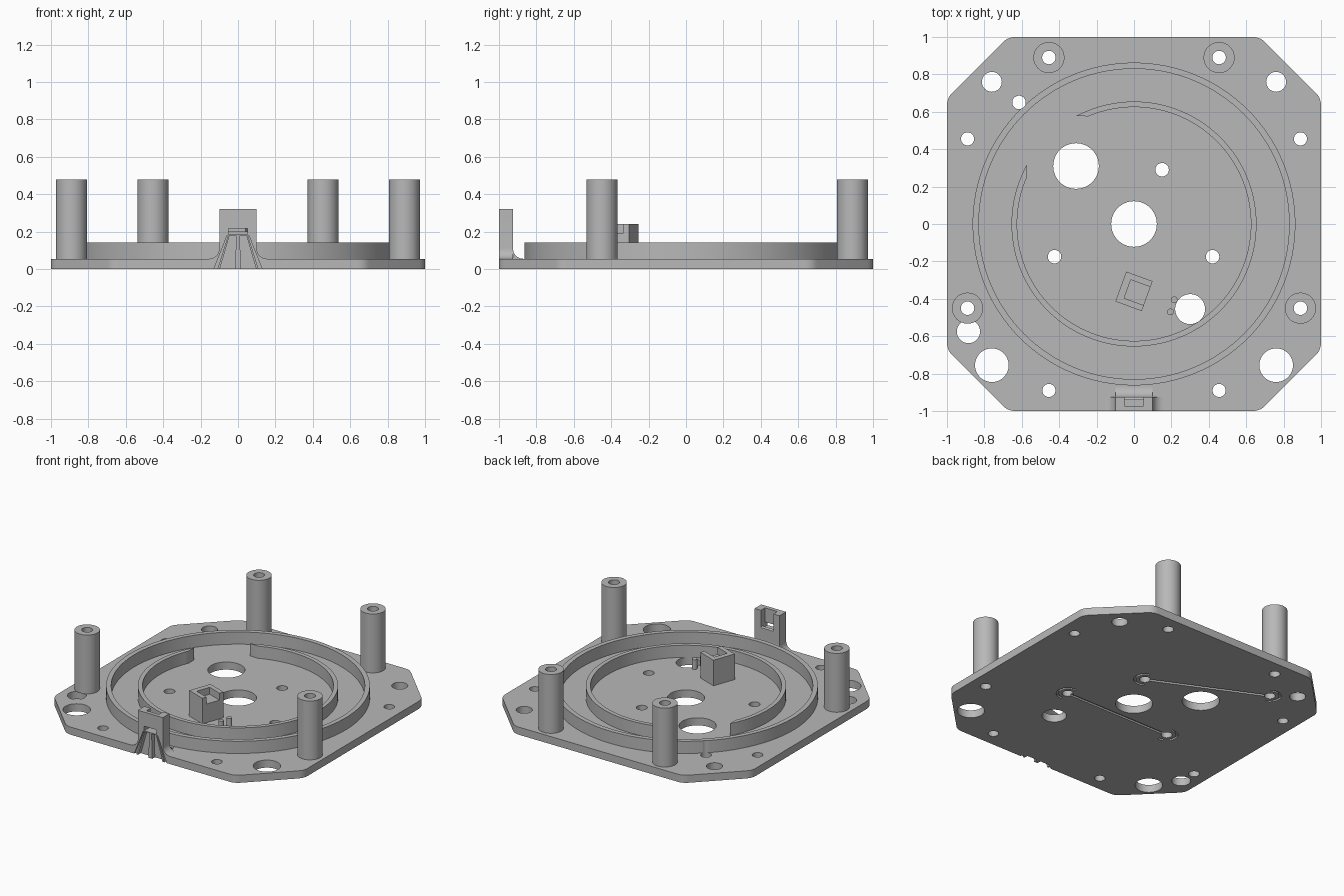
import bpy, bmesh, math
from mathutils import Vector, Matrix

cube = bpy.data.objects.get("Cube")
if cube:
    bpy.data.objects.remove(cube, do_unlink=True)

grey = bpy.data.materials.new("plain grey")
grey.use_nodes = True
grey.diffuse_color = (0.48, 0.48, 0.48, 1)
grey.node_tree.nodes["Principled BSDF"].inputs["Base Color"].default_value = grey.diffuse_color

BASE, WALL, POST = 0.055, 0.143, 0.48


def prism(name, pts, lo, hi, axis="z"):
    """Extrude a flat outline from lo to hi along an axis."""
    place = {"z": lambda u, v, w: (u, v, w),
             "y": lambda u, v, w: (u, w, v),
             "x": lambda u, v, w: (w, u, v)}[axis]
    bm = bmesh.new()
    a = [bm.verts.new(place(u, v, lo)) for u, v in pts]
    b = [bm.verts.new(place(u, v, hi)) for u, v in pts]
    bm.faces.new(a)
    bm.faces.new(b)
    n = len(pts)
    for i in range(n):
        j = (i + 1) % n
        bm.faces.new((a[i], a[j], b[j], b[i]))
    bmesh.ops.recalc_face_normals(bm, faces=bm.faces)
    mesh = bpy.data.meshes.new(name)
    bm.to_mesh(mesh)
    bm.free()
    mesh.materials.append(grey)
    obj = bpy.data.objects.new(name, mesh)
    bpy.context.collection.objects.link(obj)
    return obj


def arc(x, y, r, start=0, end=360, n=48):
    """Points along an arc; a full circle leaves out the repeated point."""
    full = end - start == 360
    steps = n if full else n - 1
    return [(x + r * math.cos(math.radians(start + (end - start) * i / steps)),
             y + r * math.sin(math.radians(start + (end - start) * i / steps)))
            for i in range(n)]


def rect(x0, x1, y0, y1):
    return [(x0, y0), (x1, y0), (x1, y1), (x0, y1)]


def cut(obj, cutters, keep=False):
    """Subtract each cutter from the object."""
    for c in cutters:
        c.hide_render = True
        mod = obj.modifiers.new("cut", "BOOLEAN")
        mod.operation, mod.solver, mod.object = "DIFFERENCE", "EXACT", c
        bpy.context.view_layer.objects.active = obj
        bpy.ops.object.modifier_apply(modifier=mod.name)
        if not keep:
            bpy.data.objects.remove(c, do_unlink=True)


def drill(obj, x, y, r):
    cut(obj, [prism("drill", arc(x, y, r), -0.1, 0.7)])


# Base plate: chamfered square with softened corners
corners = []
for sx, sy, flip in ((1, 1, 0), (-1, 1, 1), (-1, -1, 0), (1, -1, 1)):
    pair = [(sx, sy * 0.673), (sx * 0.673, sy)]
    corners += pair[::-1] if flip else pair
outline = []
for i, p in enumerate(corners):
    p = Vector(p)
    a = p + (Vector(corners[i - 1]) - p).normalized() * 0.04
    b = p + (Vector(corners[(i + 1) % len(corners)]) - p).normalized() * 0.04
    for k in range(7):
        t = k / 6
        outline.append(tuple(a * (1 - t) ** 2 + p * 2 * t * (1 - t) + b * t * t))
plate = prism("base_plate", outline, 0, BASE)

# Through holes
posts = [(s * x, y) for s in (-1, 1) for x, y in ((0.455, 0.89), (0.89, -0.45))]
cord_ends = [((0.42, -0.175), (-0.425, -0.175)), ((0.15, 0.29), (-0.615, 0.65))]
holes = [(0, 0, 0.122), (-0.31, 0.31, 0.122), (0.3, -0.455, 0.08), (-0.885, -0.575, 0.062)]
for s in (-1, 1):
    holes += [(s * 0.76, 0.76, 0.053), (s * 0.89, 0.455, 0.035),
              (s * 0.76, -0.755, 0.09), (s * 0.455, -0.89, 0.035)]
holes += [(x, y, 0.036) for x, y in posts]
holes += [(x, y, 0.036) for pair in cord_ends for x, y in pair]
for h in holes:
    drill(plate, *h)

# Underside grooves: a line between hole pairs, with a half ring round each end
for p, q in cord_ends:
    p, q = Vector(p), Vector(q)
    d = (q - p).normalized()
    side = Vector((-d.y, d.x)) * 0.01
    line = [tuple(v) for v in (p + side, q + side, q - side, p - side)]
    cut(plate, [prism("groove", line, -0.05, 0.012)])
    for centre, way in ((p, -d), (q, d)):
        mid = math.degrees(math.atan2(way.y, way.x))
        ring = (arc(*centre, 0.075, mid - 100, mid + 100, 24)
                + arc(*centre, 0.06, mid + 100, mid - 100, 24))
        cut(plate, [prism("groove", ring, -0.05, 0.012)])

# Ring walls
outer_ring = prism("outer_ring_wall", arc(0, 0, 0.863, n=128), BASE, WALL)
cut(outer_ring, [prism("bore", arc(0, 0, 0.83, n=128), -0.1, 0.7)])
drill(outer_ring, *cord_ends[1][1], 0.036)
inner_ring = prism("inner_ring_wall", arc(0, 0, 0.655, 151, 478, 110)
                   + arc(0, 0, 0.625, 473, 156, 110), BASE, WALL)

# Standoff posts
posts_made = []
for x, y in posts:
    post = prism("standoff_post", arc(x, y, 0.083), BASE, POST)
    drill(post, x, y, 0.036)
    posts_made.append(post)

# Small pins
pins = [prism("small_pin", arc(x, y, 0.018, n=16), BASE, 0.125)
        for x, y in ((0.215, -0.405), (0.195, -0.47))]

# Sensor block with an open pocket, turned slightly
block = prism("sensor_block", rect(-0.075, 0.075, -0.085, 0.085), BASE, 0.24)
cut(block, [prism("pocket", rect(-0.037, 0.1, -0.052, 0.052), 0.19, 0.3)])
block.matrix_world = Matrix.Translation((0, -0.36, 0)) @ Matrix.Rotation(math.radians(-20), 4, "Z")

# Front clip tab with flared foot
foot = arc(0.155, 0.11, 0.055, 270, 180, 10)
profile = foot + [(0.1, 0.32)]
profile += [(-x, z) for x, z in reversed(profile)]
clip = prism("clip_tab", profile, -1, -0.925, "y")
back_foot = prism("clip_back_fillet", arc(-0.87, 0.11, 0.055, 270, 180, 10)
                  + [(-0.925, BASE)], -0.1, 0.1, "x")
cut(clip, [prism("slot", [(-0.972, 0.215), (-0.9, 0.185), (-0.9, 0.4), (-0.972, 0.4)],
                 -0.05, 0.05, "x"),
           prism("window", rect(-0.05, 0.05, 0.185, 0.218), -1.1, -0.94, "y")])

# Fan-shaped grooves below the clip window
for s in (-1, 1):
    fan = [(s * x, z) for x, z in ((0.015, -0.01), (0.1, -0.01), (0.045, 0.18), (0.01, 0.18))]
    rim = [(s * x, z) for x, z in ((0.113, -0.01), (0.133, -0.01), (0.058, 0.18), (0.053, 0.18))]
    for shape, depth in ((fan, 0.03), (rim, 0.012)):
        groove = prism("groove", shape, -1.1, -1 + depth, "y")
        cut(clip, [groove], keep=True)
        cut(plate, [groove])

# Smooth the round walls, keep edges crisp
bpy.ops.object.select_all(action="DESELECT")
for obj in [plate, outer_ring, inner_ring, clip, back_foot] + posts_made + pins:
    obj.select_set(True)
    bpy.context.view_layer.objects.active = obj
bpy.ops.object.shade_smooth_by_angle(angle=math.radians(30))
